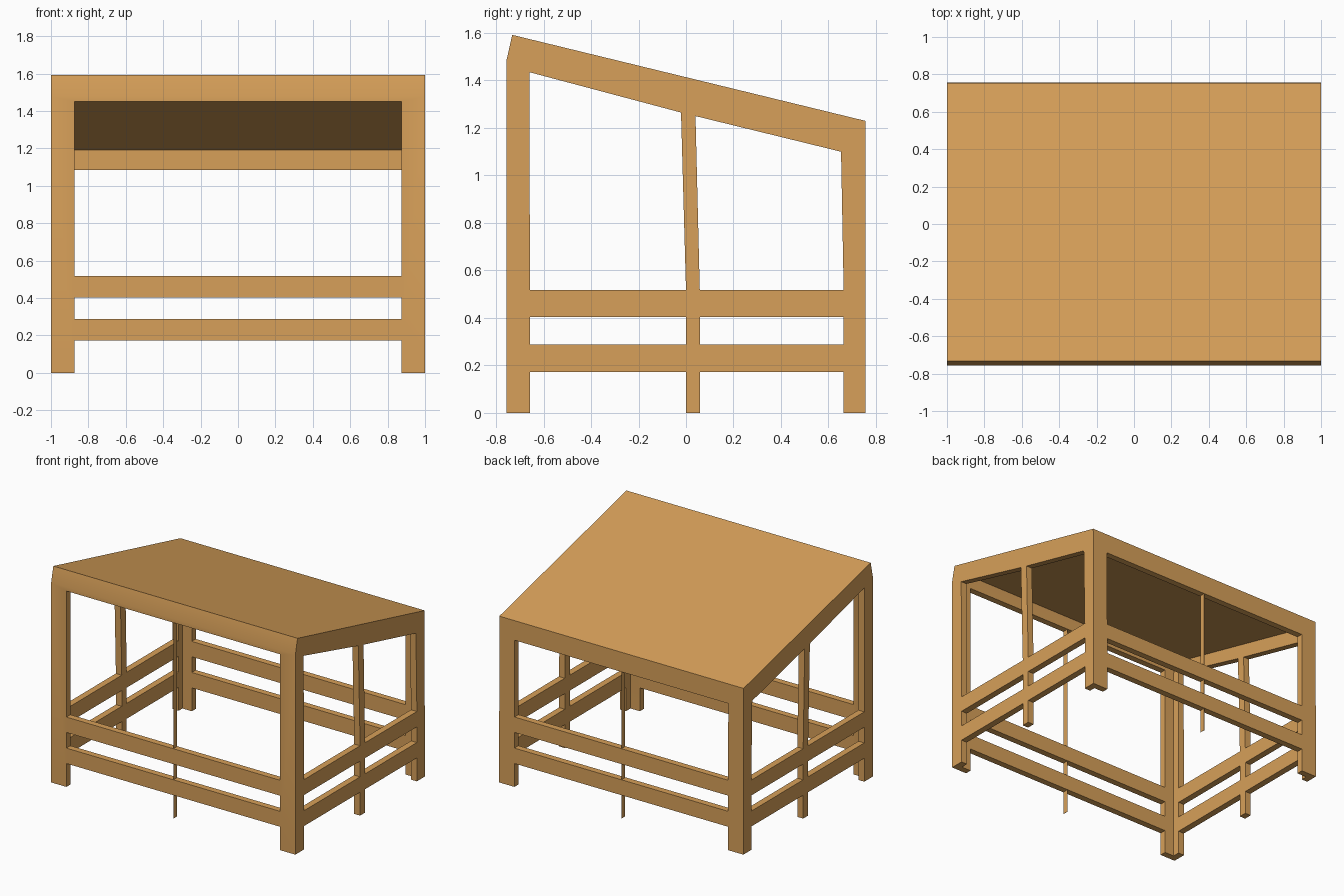
import bpy, bmesh, math

if "Cube" in bpy.data.objects:
    bpy.data.objects.remove(bpy.data.objects["Cube"])

wood = bpy.data.materials.new("warm_wood")
wood.diffuse_color = (0.68, 0.35, 0.10, 1)
wood.use_nodes = True
wood.node_tree.nodes["Principled BSDF"].inputs["Base Color"].default_value = wood.diffuse_color


def make_object(name, bm):
    bmesh.ops.recalc_face_normals(bm, faces=bm.faces)
    mesh = bpy.data.meshes.new(name)
    bm.to_mesh(mesh)
    bm.free()
    obj = bpy.data.objects.new(name, mesh)
    bpy.context.collection.objects.link(obj)
    return obj


def prism(bm, profile, half_x):
    """Extrude a (y, z) profile across -half_x..half_x."""
    face = bm.faces.new([bm.verts.new((-half_x, y, z)) for y, z in profile])
    new = bmesh.ops.extrude_face_region(bm, geom=[face])["geom"]
    verts = [v for v in new if isinstance(v, bmesh.types.BMVert)]
    bmesh.ops.translate(bm, verts=verts, vec=(2 * half_x, 0, 0))


def rect(y0, y1, z0, z1):
    return [(y0, z0), (y1, z0), (y1, z1), (y0, z1)]


# solid body with sloping roof
bm = bmesh.new()
prism(bm, [(-0.757, 0), (0.757, 0), (0.755, 1.23), (-0.732, 1.592), (-0.757, 1.48)], 1.0)
frame = make_object("shelter_frame", bm)
frame.data.materials.append(wood)

# hollow interior
bm = bmesh.new()
prism(bm, [(-0.71, -0.2), (0.71, -0.2), (0.708, 1.19), (-0.69, 1.53), (-0.71, 1.45)], 0.952)
cavity = make_object("cavity_cutter", bm)

# openings between rails and posts
bm = bmesh.new()
for z0, z1 in ((-0.1, 0.173), (0.287, 0.403)):
    for y0, y1 in ((-0.657, 0.0), (0.058, 0.664)):
        prism(bm, rect(y0, y1, z0, z1), 1.2)
    for y0, y1 in ((-1, -0.68), (0.68, 1)):
        prism(bm, rect(y0, y1, z0, z1), 0.875)
# tall upper openings: sides follow the roof slope
prism(bm, [(-0.657, 0.517), (0.0, 0.517), (-0.021, 1.265), (-0.66, 1.435)], 1.2)
prism(bm, [(0.058, 0.517), (0.664, 0.517), (0.653, 1.10), (0.04, 1.25)], 1.2)
prism(bm, rect(-1, -0.68, 0.517, 1.45), 0.875)
prism(bm, rect(0.68, 1, 0.517, 1.085), 0.875)
openings = make_object("opening_cutter", bm)

for cutter in (cavity, openings):
    mod = frame.modifiers.new("cut", 'BOOLEAN')
    mod.operation = 'DIFFERENCE'
    mod.solver = 'EXACT'
    mod.object = cutter
bpy.context.view_layer.update()
deps = bpy.context.evaluated_depsgraph_get()
cut_mesh = bpy.data.meshes.new_from_object(frame.evaluated_get(deps))
frame.modifiers.clear()
frame.data = cut_mesh
for cutter in (cavity, openings):
    bpy.data.objects.remove(cutter)
cut_mesh.materials.clear()
cut_mesh.materials.append(wood)

bpy.ops.object.select_all(action='DESELECT')
frame.select_set(True)
bpy.context.view_layer.objects.active = frame
bpy.ops.object.shade_smooth_by_angle(angle=math.radians(30))

# paper-thin centre posts, front and back
for name, y0, y1, top in (("front_centre_post", -0.755, -0.712, 1.47),
                          ("back_centre_post", 0.712, 0.753, 1.12)):
    bm = bmesh.new()
    prism(bm, rect(y0, y1, 0, top), 0.001)
    make_object(name, bm).data.materials.append(wood)
